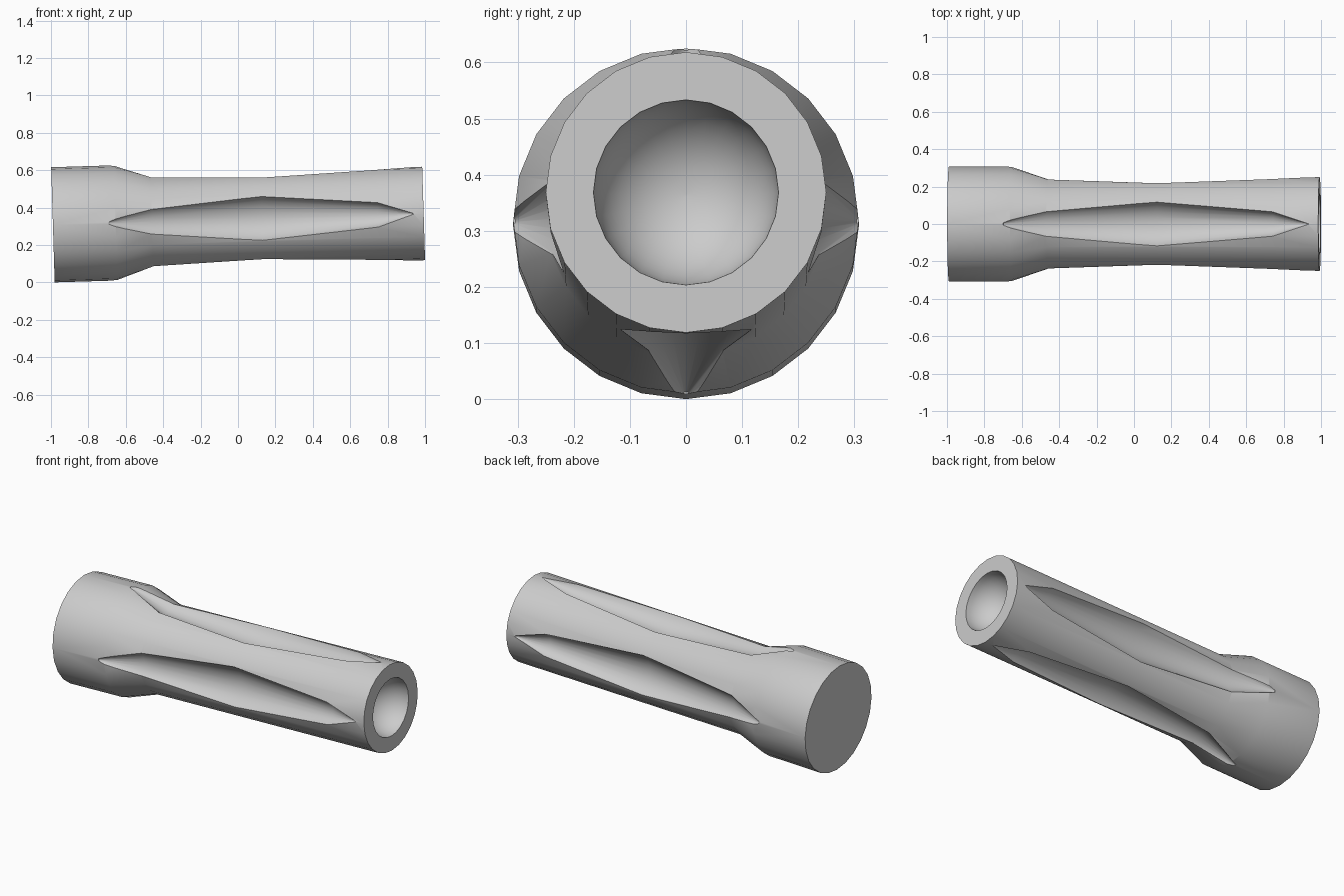
import bpy, bmesh, math
from mathutils import Matrix, Vector

SIDES = 24
TILT = Matrix.Translation((0, 0, 0.338)) @ Matrix.Rotation(math.radians(-1.75), 4, 'Y')

cube = bpy.data.objects.get("Cube")
if cube:
    bpy.data.objects.remove(cube)

grey = bpy.data.materials.new("plain grey")
grey.use_nodes = True
colour = (0.6, 0.6, 0.6, 1)
grey.diffuse_color = colour
grey.node_tree.nodes["Principled BSDF"].inputs["Base Color"].default_value = colour


def lathe(name, profile, spin=0):
    """Closed solid along x from (x, axis height, radius) stations, spun about x."""
    bm = bmesh.new()
    rings = []
    for x, height, radius in profile:
        ring = []
        for i in range(SIDES):
            a = math.tau * i / SIDES
            ring.append(bm.verts.new((x, radius * math.sin(a), height + radius * math.cos(a))))
        rings.append(ring)
    for r0, r1 in zip(rings, rings[1:]):
        for i in range(SIDES):
            j = (i + 1) % SIDES
            bm.faces.new((r0[i], r0[j], r1[j], r1[i]))
    bm.faces.new(rings[0])
    bm.faces.new(rings[-1])
    bmesh.ops.recalc_face_normals(bm, faces=bm.faces)
    bm.transform(TILT @ Matrix.Rotation(spin, 4, 'X'))
    mesh = bpy.data.meshes.new(name)
    bm.to_mesh(mesh)
    bm.free()
    mesh.materials.append(grey)
    obj = bpy.data.objects.new(name, mesh)
    bpy.context.collection.objects.link(obj)
    return obj


# Round handle with a flared butt
handle = lathe("handle", [(-0.99, 0, 0.308), (-0.655, 0, 0.308),
                          (-0.46, 0, 0.247), (0.993, 0, 0.25)])

# Four long spindle-shaped finger grooves
groove = [(-0.69, 0.312, 0.008), (-0.46, 0.30, 0.091), (0.13, 0.28, 0.133),
          (0.75, 0.256, 0.067), (0.94, 0.25, 0.002)]
cutters = [lathe("groove_cutter", groove, k * math.pi / 2) for k in range(4)]

# Rounded socket in the narrow end
socket_r = 0.165
socket = [(0.993 - socket_r * math.cos(t), 0, max(socket_r * math.sin(t), 0.002))
          for t in (math.pi / 2 * k / 10 for k in range(11))]
cutters.append(lathe("socket_cutter", socket + [(1.1, 0, socket_r)]))

bpy.context.view_layer.objects.active = handle
for cutter in cutters:
    cutter.hide_render = True
    cut = handle.modifiers.new("cut", 'BOOLEAN')
    cut.operation = 'DIFFERENCE'
    cut.solver = 'EXACT'
    cut.object = cutter
    bpy.ops.object.modifier_apply(modifier=cut.name)
    bpy.data.objects.remove(cutter)

# Smooth shading with crisp groove and rim edges
bpy.ops.object.select_all(action='DESELECT')
handle.select_set(True)
bpy.ops.object.shade_smooth_by_angle(angle=math.radians(30))
